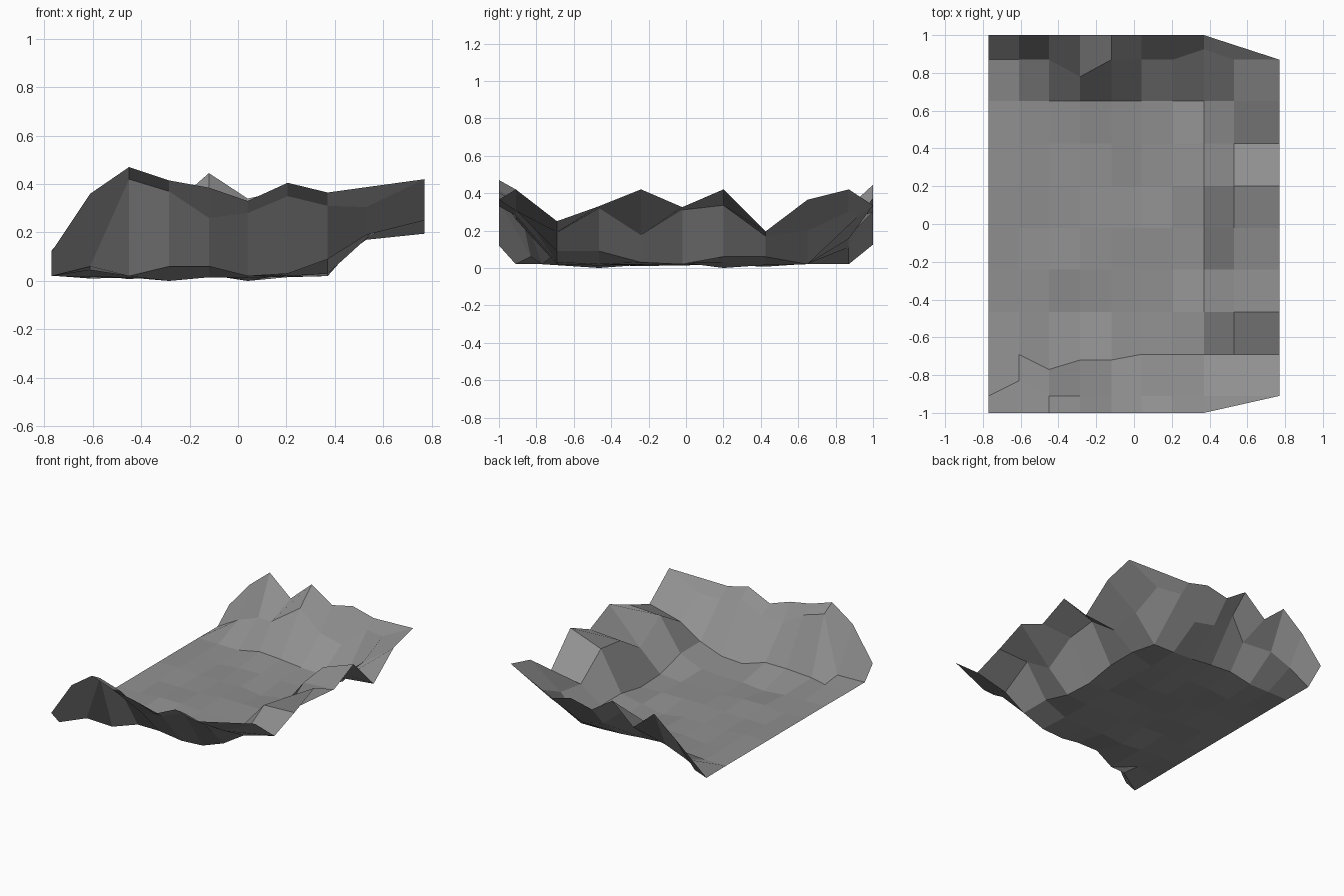
import bpy, bmesh, random

random.seed(4)
XS = [-0.77, -0.61, -0.45, -0.285, -0.12, 0.04, 0.205, 0.37, 0.53, 0.77]
YS = [-1, -0.91, -0.69, -0.465, -0.24, -0.02, 0.2, 0.425, 0.65, 0.87, 1]

# Rim heights along x: outer row, then the row(s) inside it
ROWS = {
    0: [.12, .36, .47, .415, .385, .33, .405, .365],
    1: [.02, .06, .42, .37, .26, .28, .35, .31, .305, .42],
    2: [.02, .045, .02, .06, .06, .02, .03, .09, .19, .25],
    8: [.022, .022, .022, .055, .045, .03, .022, .02, .20, .365],
    9: [.02, .11, .17, .22, .325, .19, .155, .28, .30, .42],
    10: [.125, .31, .44, .30, .445, .34, .376, .335],
}
# Right bank heights along y (rows 3 to 7)
COLS = {
    7: [.09, .03, .02, .06, .06],
    8: [.32, .175, .31, .335, .17],
    9: [.33, .42, .325, .42, .195],
}
# Vertices pushed off the regular grid in y
SHIFT = {(1, 1): -0.83, (2, 2): -0.77, (3, 2): -0.72, (4, 2): -0.72,
         (3, 9): 0.78, (7, 9): 0.925}
# Lowest dips of the floor
DIPS = {(3, 3): 0.0, (5, 6): 0.0, (2, 7): 0.007, (1, 4): 0.01}


def height(i, j):
    if j in ROWS:
        return ROWS[j][i]
    if i in COLS:
        return COLS[i][j - 3]
    if i == 0:
        return 0.022
    return DIPS.get((i, j), random.uniform(0.012, 0.032))


# Uneven ground sheet with raised banks on three sides
bm = bmesh.new()
v = {}
for j, y in enumerate(YS):
    for i, x in enumerate(XS):
        if j in (0, 10) and i > 7:
            continue
        v[i, j] = bm.verts.new((x, SHIFT.get((i, j), y), height(i, j)))

for j in range(10):
    for i in range(9):
        keys = [(i, j), (i + 1, j), (i + 1, j + 1), (i, j + 1)]
        if all(k in v for k in keys):
            bm.faces.new([v[k] for k in keys])

# Clipped corners on the right
bm.faces.new([v[7, 0], v[9, 1], v[8, 1], v[7, 1]])
bm.faces.new([v[7, 9], v[8, 9], v[9, 9], v[7, 10]])

mesh = bpy.data.meshes.new("terrain_basin")
bm.to_mesh(mesh)
bm.free()

# Dark grey ground
ground = bpy.data.materials.new("dark_ground")
ground.diffuse_color = (0.28, 0.28, 0.28, 1)
mesh.materials.append(ground)
bpy.context.collection.objects.link(bpy.data.objects.new("terrain_basin", mesh))
